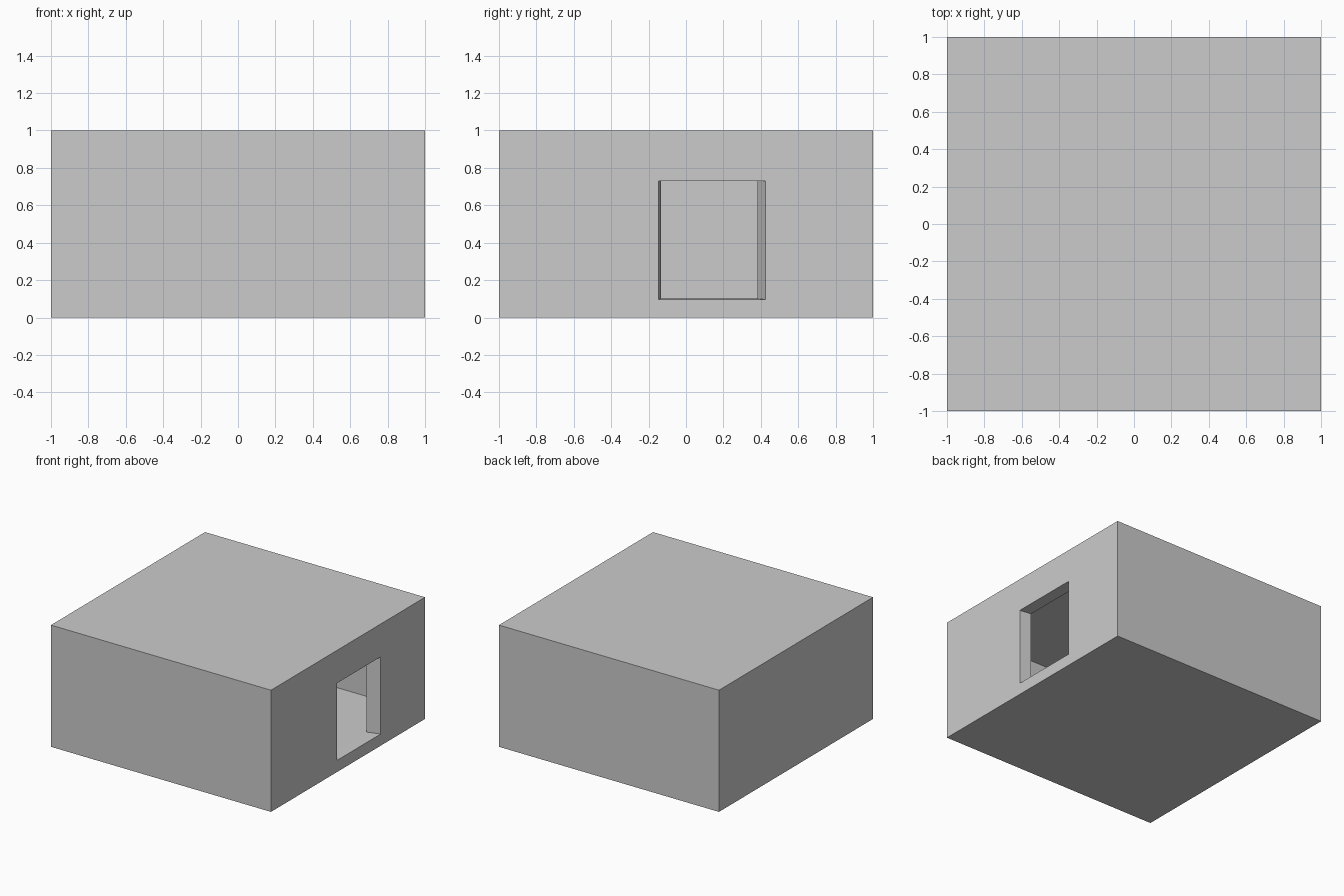
import bpy, bmesh

if "Cube" in bpy.data.objects:
    bpy.data.objects.remove(bpy.data.objects["Cube"])


def block(name, near, far):
    """Six-sided block lofted along x between two (x, y0, y1, z0, z1) rectangles."""
    bm = bmesh.new()
    rings = []
    for x, y0, y1, z0, z1 in (near, far):
        rings.append([bm.verts.new((x, y, z))
                      for y, z in ((y0, z0), (y1, z0), (y1, z1), (y0, z1))])
    a, b = rings
    bm.faces.new(a)
    bm.faces.new(b)
    for i in range(4):
        j = (i + 1) % 4
        bm.faces.new((a[i], a[j], b[j], b[i]))
    bmesh.ops.recalc_face_normals(bm, faces=bm.faces)
    mesh = bpy.data.meshes.new(name)
    bm.to_mesh(mesh)
    bm.free()
    obj = bpy.data.objects.new(name, mesh)
    bpy.context.collection.objects.link(obj)
    return obj


def cut(target, cutter):
    cutter.hide_render = True
    cutter.display_type = 'WIRE'
    mod = target.modifiers.new(cutter.name, 'BOOLEAN')
    mod.operation = 'DIFFERENCE'
    mod.solver = 'EXACT'
    mod.object = cutter


# Outer walls, floor slab and flat roof
shell = block("room_shell", (-1, -1, 1, 0, 1), (1, -1, 1, 0, 1))

# Hollow interior, walls 0.1 thick
W = 0.1
cut(shell, block("interior_cutter",
                 (-1 + W, -1 + W, 1 - W, W, 1 - W),
                 (1 - W, -1 + W, 1 - W, W, 1 - W)))

# Doorway through the right wall, flaring slightly outwards
inner = (-0.134, 0.382, 0.101, 0.73)
outer = (-0.146, 0.425, 0.096, 0.73)


def doorway(x):
    t = (x - (1 - W)) / W
    return (x, *(p + (q - p) * t for p, q in zip(inner, outer)))


cut(shell, block("doorway_cutter", doorway(0.85), doorway(1.05)))
